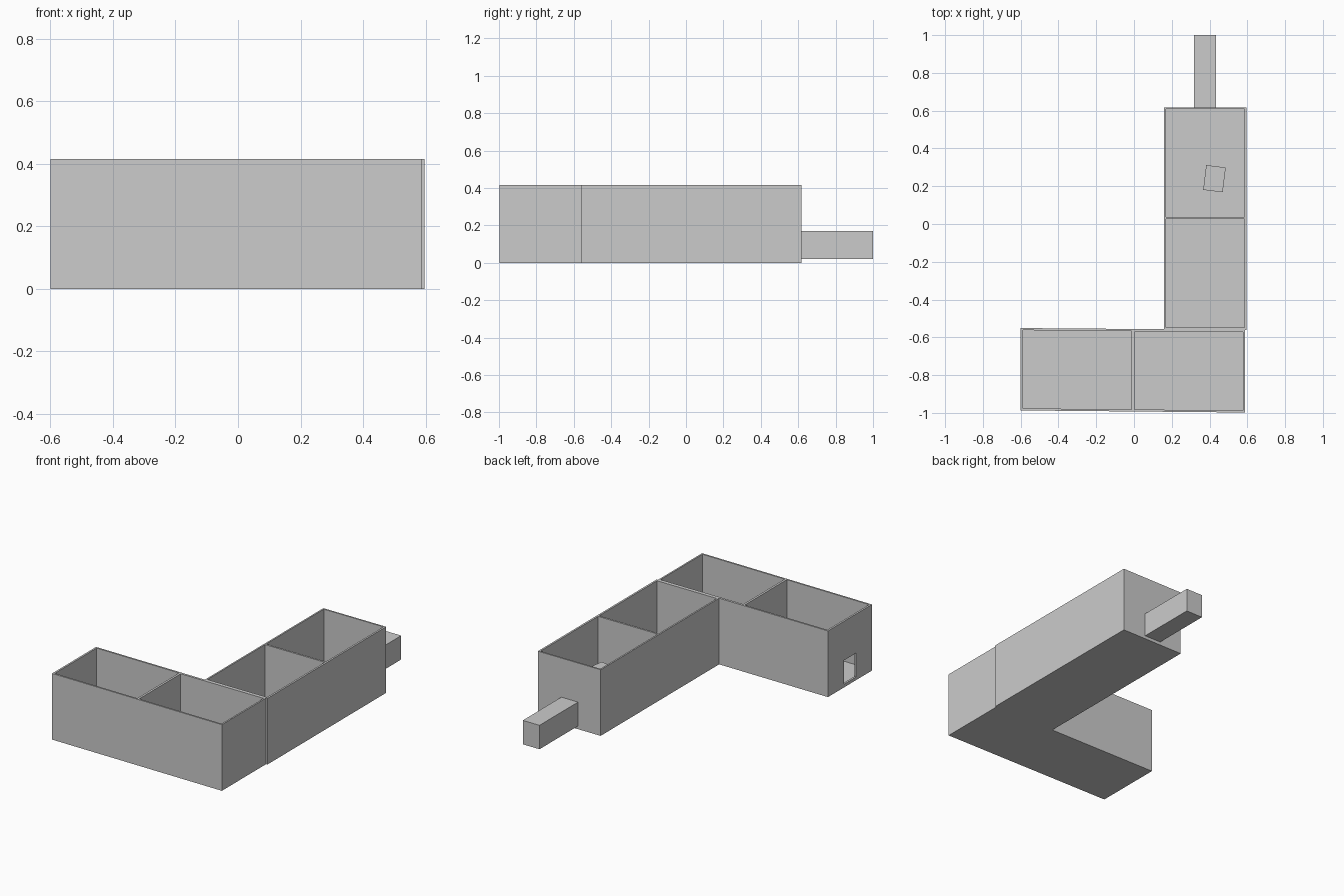
import bpy, bmesh
from mathutils import Matrix, Vector
from math import radians

if "Cube" in bpy.data.objects:
    bpy.data.objects.remove(bpy.data.objects["Cube"])

H, FLOOR = 0.415, 0.012
DOOR_Z = (0.02, 0.17)


def prism(name, pts, z0, z1):
    """Extrude a plan outline between two heights."""
    bm = bmesh.new()
    face = bm.faces.new([bm.verts.new((x, y, z0)) for x, y in pts])
    ext = bmesh.ops.extrude_face_region(bm, geom=[face])
    for v in ext["geom"]:
        if isinstance(v, bmesh.types.BMVert):
            v.co.z = z1
    bmesh.ops.recalc_face_normals(bm, faces=bm.faces[:])
    mesh = bpy.data.meshes.new(name)
    bm.to_mesh(mesh)
    bm.free()
    obj = bpy.data.objects.new(name, mesh)
    bpy.context.collection.objects.link(obj)
    return obj


def rect(x0, x1, y0, y1):
    return [(x0, y0), (x1, y0), (x1, y1), (x0, y1)]


def cut(target, cutter):
    mod = target.modifiers.new("cut", 'BOOLEAN')
    mod.operation = 'DIFFERENCE'
    mod.solver = 'EXACT'
    mod.object = cutter
    bpy.context.view_layer.objects.active = target
    bpy.ops.object.modifier_apply(modifier=mod.name)
    bpy.data.objects.remove(cutter)


# L-shaped building block, with the small step on the right side
walls = prism("room_walls", [
    (-0.6, -0.987), (0.587, -0.998), (0.587, -0.56), (0.596, -0.56),
    (0.596, 0.618), (0.16, 0.618), (0.16, -0.557), (-0.6, -0.551)], 0, H)

# four open-topped rooms
rooms = [
    [(-0.588, -0.976), (-0.012, -0.982), (-0.012, -0.567), (-0.588, -0.562)],
    [(0.002, -0.982), (0.577, -0.987), (0.577, -0.571), (0.002, -0.571)],
    rect(0.17, 0.584, -0.547, 0.026),
    rect(0.17, 0.584, 0.038, 0.608),
]
for pts in rooms:
    cut(walls, prism("room_cutter", pts, FLOOR, H + 0.1))

# doorways: outer entrance, then one through each partition
doors = [
    rect(-0.65, -0.55, -0.83, -0.71),
    rect(-0.05, 0.05, -0.83, -0.71),
    rect(0.317, 0.433, -0.60, -0.52),
    rect(0.317, 0.433, 0.0, 0.06),
]
for pts in doors:
    cut(walls, prism("door_cutter", pts, *DOOR_Z))

# passage block leaving the back room
prism("exit_passage", rect(0.317, 0.433, 0.608, 1.0), *DOOR_Z)

# slightly turned crate in the back room
crate = prism("crate", rect(-0.052, 0.052, -0.066, 0.066), FLOOR, 0.21)
crate.data.transform(Matrix.Translation(Vector((0.426, 0.24, 0))) @ Matrix.Rotation(radians(-7), 4, 'Z'))
